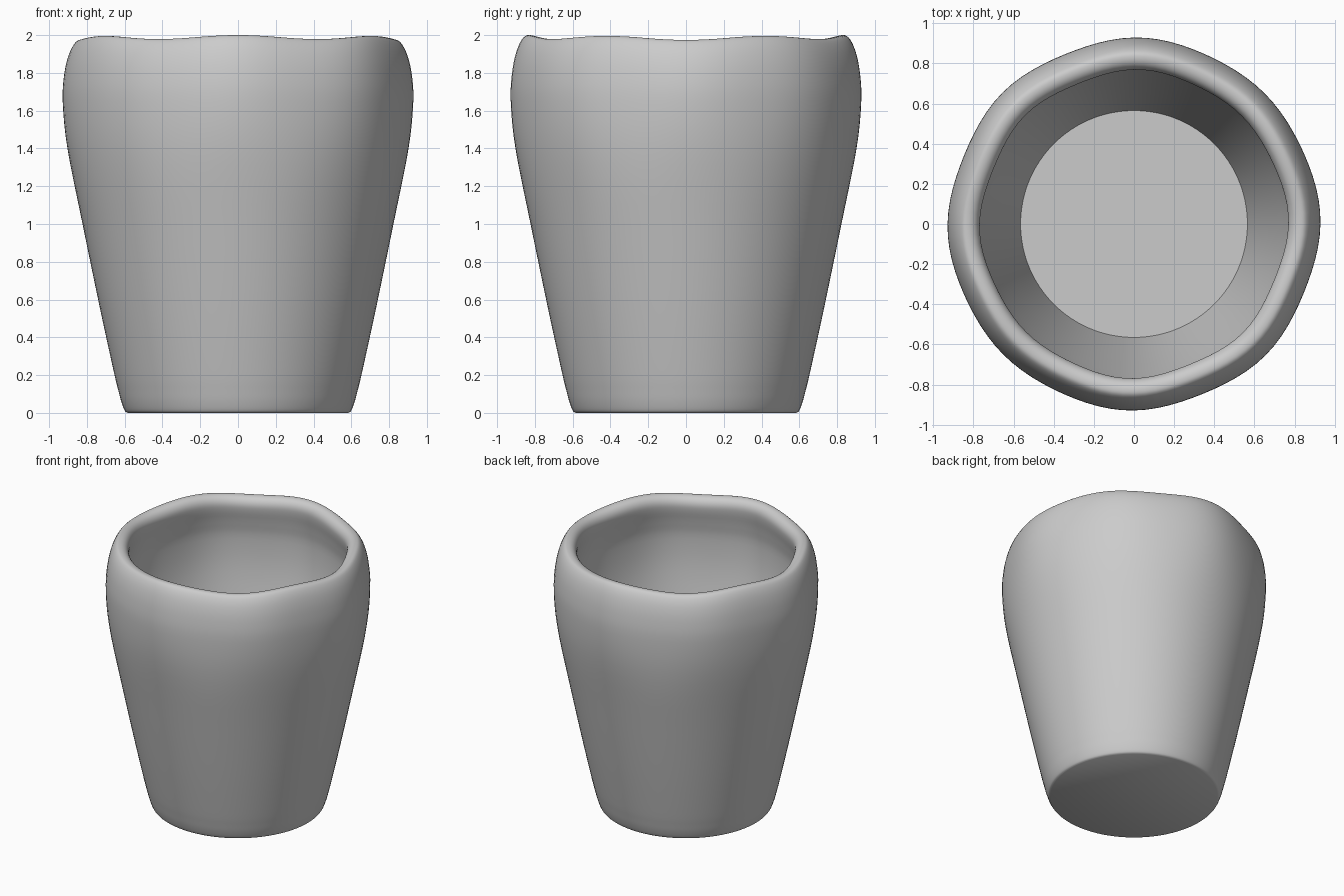
import bpy, bmesh
from math import sin, cos, pi, radians
from mathutils import Vector

cube = bpy.data.objects.get("Cube")
if cube:
    bpy.data.objects.remove(cube)

SEGMENTS = 96

# Half section (radius, height): outside from base to rim, then inside to floor
OUTER = [(0.585, 0.0), (0.6, 0.012), (0.618, 0.06), (0.634, 0.12), (0.658, 0.22),
         (0.73, 0.55), (0.823, 1.0), (0.903, 1.4), (0.928, 1.65), (0.92, 1.8),
         (0.895, 1.91), (0.86, 1.975), (0.825, 1.987)]
INNER = [(0.79, 1.972), (0.77, 1.935), (0.772, 1.88), (0.793, 1.78), (0.808, 1.65),
         (0.79, 1.4), (0.712, 1.0), (0.618, 0.55), (0.565, 0.3)]


def smooth_path(points, steps=4):
    """Catmull-Rom interpolation through the section points."""
    pts = [Vector(p) for p in points]
    pts = [2 * pts[0] - pts[1]] + pts + [2 * pts[-1] - pts[-2]]
    path = []
    for a, b, c, d in zip(pts, pts[1:], pts[2:], pts[3:]):
        for i in range(steps):
            t = i / steps
            path.append(0.5 * (2 * b + (c - a) * t + (2 * a - 5 * b + 4 * c - d) * t * t
                               + (3 * b - a - 3 * c + d) * t ** 3))
    return path + [pts[-2]]


def hand_formed(radius, height, angle):
    """Ring point, with the soft unevenness growing towards the rim."""
    fade = min(1, max(0, (height - 1.1) / 0.7))
    fade = fade * fade * (3 - 2 * fade)
    lip = min(1, max(0, (height - 1.6) / 0.35))
    r = radius + fade * (0.003 * (cos(4 * angle) - 1) + 0.006 * (cos(8 * angle) - 1)
                         + 0.003 * sin(6 * angle))
    z = height + lip * (-0.01 * cos(6 * angle) - 0.003 * cos(2 * angle))
    return (r * cos(angle), r * sin(angle), z)


# Cup body: one lathed shell closed by a base and an inner floor
bm = bmesh.new()
rings = []
for r, z in smooth_path(OUTER + INNER):
    rings.append([bm.verts.new(hand_formed(r, max(z, 0), 2 * pi * i / SEGMENTS))
                  for i in range(SEGMENTS)])
for low, high in zip(rings, rings[1:]):
    for i in range(SEGMENTS):
        j = (i + 1) % SEGMENTS
        bm.faces.new((low[i], low[j], high[j], high[i]))
bm.faces.new(rings[0][::-1])
bm.faces.new(rings[-1])
bmesh.ops.recalc_face_normals(bm, faces=bm.faces)
mesh = bpy.data.meshes.new("cup_body")
bm.to_mesh(mesh)
bm.free()
cup = bpy.data.objects.new("cup_body", mesh)
bpy.context.collection.objects.link(cup)

# Plain grey clay
clay = bpy.data.materials.new("grey_clay")
clay.use_nodes = True
colour = (0.6, 0.6, 0.6, 1)
clay.diffuse_color = colour
clay.node_tree.nodes["Principled BSDF"].inputs["Base Color"].default_value = colour
mesh.materials.append(clay)

bpy.context.view_layer.objects.active = cup
cup.select_set(True)
bpy.ops.object.shade_smooth_by_angle(angle=radians(40))
